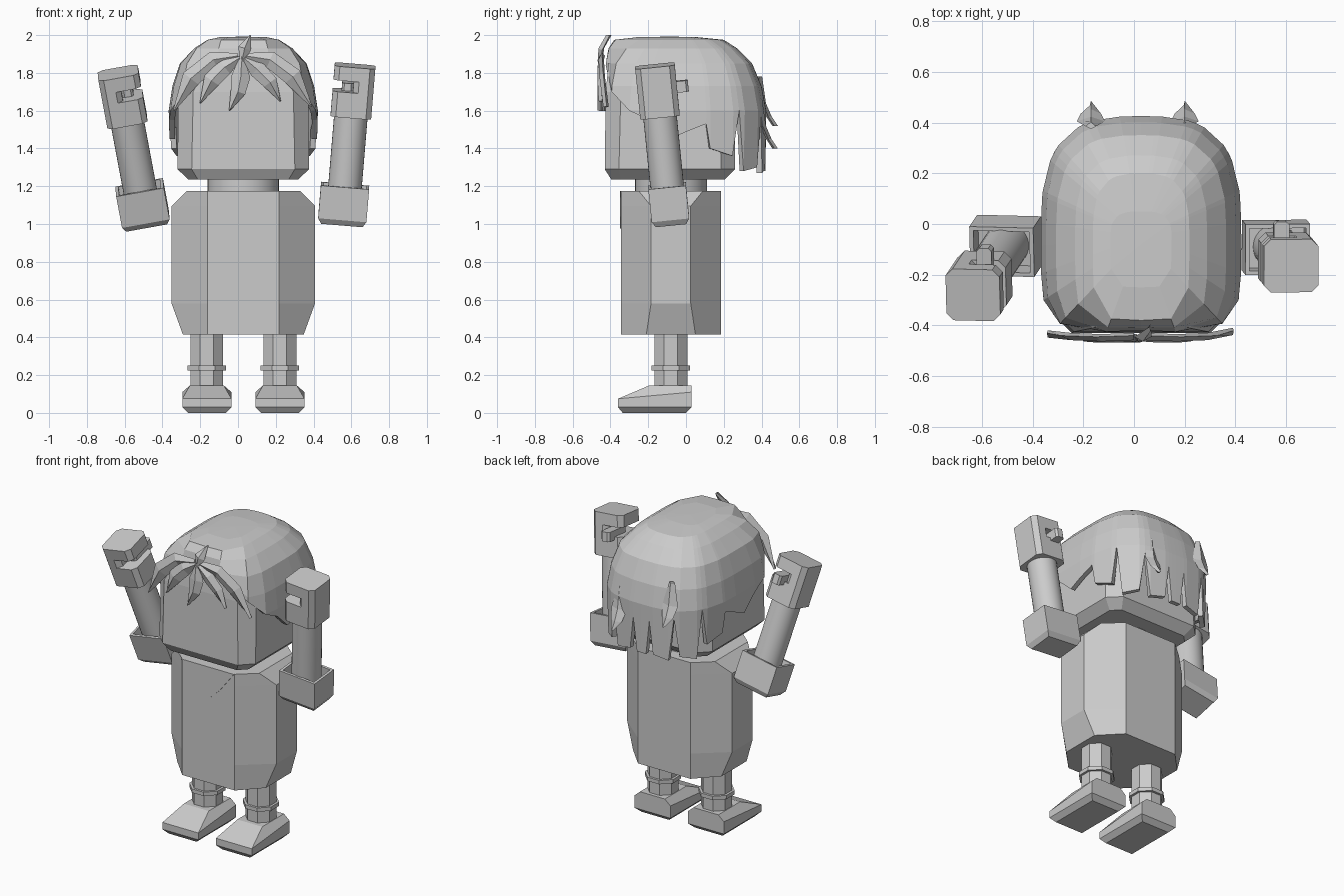
import bpy, bmesh, math
from mathutils import Vector, Matrix

if "Cube" in bpy.data.objects:
    bpy.data.objects.remove(bpy.data.objects["Cube"])

CX, CY = 0.028, -0.08          # body axis

grey = bpy.data.materials.new("plain_grey")
grey.diffuse_color = (0.6, 0.6, 0.6, 1)
grey.use_nodes = True
grey.node_tree.nodes["Principled BSDF"].inputs["Base Color"].default_value = grey.diffuse_color


def make(name, verts, faces, matrix=None, smooth_quads=False):
    mesh = bpy.data.meshes.new(name)
    bm = bmesh.new()
    vs = [bm.verts.new(v) for v in verts]
    for f in faces:
        bm.faces.new([vs[i] for i in f])
    bmesh.ops.recalc_face_normals(bm, faces=bm.faces)
    if matrix:
        bm.transform(matrix)
    for f in bm.faces:
        f.smooth = smooth_quads and len(f.verts) == 4
    bm.to_mesh(mesh)
    bm.free()
    mesh.materials.append(grey)
    obj = bpy.data.objects.new(name, mesh)
    bpy.context.collection.objects.link(obj)
    return obj


def loft(name, rings, matrix=None, smooth=False):
    """Skin a stack of closed rings and cap both ends."""
    n = len(rings[0])
    verts = [p for r in rings for p in r]
    faces = [(k * n + i, k * n + (i + 1) % n, (k + 1) * n + (i + 1) % n, (k + 1) * n + i)
             for k in range(len(rings) - 1) for i in range(n)]
    faces += [tuple(range(n))[::-1], tuple(range(len(verts) - n, len(verts)))]
    return make(name, verts, faces, matrix, smooth)


def rect(x0, x1, y0, y1, z, c=0.0):
    """Rectangle ring, with corners cut by c when c > 0."""
    if c == 0:
        return [(x0, y0, z), (x1, y0, z), (x1, y1, z), (x0, y1, z)]
    return [(x0 + c, y0, z), (x1 - c, y0, z), (x1, y0 + c, z), (x1, y1 - c, z),
            (x1 - c, y1, z), (x0 + c, y1, z), (x0, y1 - c, z), (x0, y0 + c, z)]


def circle(x, y, z, r, n, turn=0.0):
    return [(x + r * math.cos(turn + 2 * math.pi * i / n),
             y + r * math.sin(turn + 2 * math.pi * i / n), z) for i in range(n)]


# Torso: octagon with sloped shoulders and a narrowed hem
def torso_ring(z, side_x, side_y):
    a, b = 0.19, 0.265
    return [(CX + x, CY + y, z) for x, y in
            [(-a, -b), (a, -b), (side_x, -side_y), (side_x, side_y),
             (a, b), (-a, b), (-side_x, side_y), (-side_x, -side_y)]]


loft("torso", [torso_ring(0.415, 0.32, 0.13), torso_ring(0.58, 0.38, 0.105),
               torso_ring(1.095, 0.38, 0.105), torso_ring(1.175, 0.30, 0.17)])

# Collar: thin pointed plate on the chest
collar = [(-0.165, 1.175), (-0.13, 1.11), (-0.08, 1.045), (-0.02, 1.0),
          (0.04, 0.975), (0.11, 1.04), (0.215, 1.175)]
loft("collar", [[(x, -0.342, z) for x, z in collar], [(x, -0.350, z) for x, z in collar]])

# Neck
loft("neck", [circle(CX, CY, 1.15, 0.19, 32), circle(CX, CY, 1.26, 0.19, 32)], smooth=True)

# Head: block with cut corners, drawn in at the crown under the hair
loft("head", [rect(CX - w, CX + w, f, b, z, c) for z, w, f, b, c in
              [(1.235, 0.29, -0.395, 0.205, 0.05), (1.29, 0.348, -0.43, 0.26, 0.075),
               (1.70, 0.345, -0.425, 0.26, 0.08), (1.85, 0.28, -0.41, 0.20, 0.09),
               (1.92, 0.18, -0.36, 0.10, 0.09)]])

# Hair cap: shell whose size depends on height, with a jagged lower edge
SIZES = [(1.99, 0.12, -0.25, 0.05), (1.975, 0.19, -0.38, 0.20), (1.93, 0.26, -0.41, 0.27),
         (1.85, 0.335, -0.425, 0.35), (1.73, 0.375, -0.435, 0.40),
         (1.60, 0.395, -0.43, 0.425), (1.25, 0.385, -0.42, 0.42)]
EDGE = [(0, 1.88), (20, 1.84), (43, 1.70), (57, 1.60), (70, 1.55), (85, 1.45), (98, 1.49),
        (112, 1.53), (115, 1.40), (130, 1.36), (134, 1.60), (138, 1.28), (150, 1.30),
        (154, 1.55), (158, 1.27), (170, 1.29), (173, 1.50), (176, 1.28), (180, 1.28)]


def size_at(z):
    for hi, lo in zip(SIZES, SIZES[1:]):
        if z >= lo[0]:
            t = (hi[0] - z) / (hi[0] - lo[0])
            return [h + (l - h) * t for h, l in zip(hi[1:], lo[1:])]
    return SIZES[-1][1:]


def hair_point(deg, z):
    w, f, b = size_at(z)
    s, c = math.sin(math.radians(deg)), -math.cos(math.radians(deg))
    n, d = (5, -0.05 - f) if c < 0 else (3, b + 0.05)
    r = (abs(s / w) ** n + abs(c / d) ** n) ** (-1 / n)
    return (CX + r * s, -0.05 + r * c, z)


columns = EDGE + [(-a, z) for a, z in EDGE[-2:0:-1]]
LEVELS = [1.99, 1.975, 1.93, 1.85, 1.73, 1.60]
hair_verts, hair_faces = [(CX, -0.08, 1.992)], []
rows, count = len(LEVELS) + 1, len(columns)
for deg, low in columns:
    for k in range(rows):
        # short columns squeeze their levels towards the hairline
        z = low if k == rows - 1 else max(LEVELS[k], low + 0.004 * (rows - 1 - k))
        hair_verts.append(hair_point(deg, z))
for i in range(count):
    a, b = 1 + i * rows, 1 + ((i + 1) % count) * rows
    hair_faces.append((0, a, b))
    hair_faces += [(a + k, a + k + 1, b + k + 1, b + k) for k in range(rows - 1)]
hair = make("hair_cap", hair_verts, hair_faces)
shell = hair.modifiers.new("thickness", 'SOLIDIFY')
shell.thickness, shell.offset = 0.03, -1


# Hair blades: leaf shapes along a path of (x, y, z, half width), ridged in front
def blade(name, path, out=-1, thick=0.018):
    rings = []
    for i, (x, y, z, w) in enumerate(path):
        p, q = path[max(i - 1, 0)], path[min(i + 1, len(path) - 1)]
        along = Vector((q[0] - p[0], 0, q[2] - p[2])).normalized()
        side = Vector((along.z, 0, -along.x)) * w
        m, o = Vector((x, y, z)), Vector((0, out * thick, 0))
        rings.append([m - side, m + o, m + side, m - o * 0.6])
    loft(name, rings)


FRINGE = {
    "fringe_centre": [(0.02, -0.445, 1.89, 0.01), (0.015, -0.45, 1.78, 0.05),
                      (0.0, -0.45, 1.70, 0.04), (-0.045, -0.45, 1.60, 0.003)],
    "fringe_right": [(0.03, -0.445, 1.88, 0.01), (0.10, -0.45, 1.82, 0.045),
                     (0.17, -0.45, 1.75, 0.04), (0.225, -0.445, 1.65, 0.003)],
    "fringe_far_right": [(0.04, -0.44, 1.89, 0.015), (0.17, -0.445, 1.87, 0.045),
                         (0.29, -0.44, 1.78, 0.05), (0.39, -0.42, 1.62, 0.004)],
    "fringe_left": [(0.01, -0.445, 1.88, 0.01), (-0.07, -0.45, 1.83, 0.045),
                    (-0.14, -0.45, 1.76, 0.045), (-0.20, -0.445, 1.64, 0.003)],
    "fringe_far_left": [(0.0, -0.44, 1.89, 0.015), (-0.13, -0.445, 1.87, 0.045),
                        (-0.25, -0.44, 1.77, 0.05), (-0.34, -0.43, 1.60, 0.004)],
    "hair_sprout": [(0.02, -0.45, 1.86, 0.01), (0.035, -0.445, 1.93, 0.035),
                    (0.065, -0.405, 2.0, 0.003)],
}
for name, path in FRINGE.items():
    blade(name, path)

# Flicked strands at the back of the hair
for x, tip in ((-0.17, 1.52), (0.20, 1.40)):
    blade("back_flick", [(x, 0.385, tip + 0.26, 0.02), (x, 0.405, tip + 0.12, 0.055),
                         (x, 0.435, tip + 0.05, 0.04), (x, 0.468, tip, 0.004)], out=1)

# Legs, ankle bands and feet
for x in (-0.165, 0.222):
    turn = math.pi / 8
    loft("leg", [circle(x, CY, z, 0.094, 8, turn) for z in (0.12, 0.43)])
    loft("ankle_band", [circle(x, CY, z, 0.11, 8, turn) for z in (0.225, 0.25)])
    lower = [rect(x - 0.10, x + 0.10, -0.335, 0.0, 0.0), rect(x - 0.13, x + 0.13, -0.36, 0.03, 0.03)]
    middle = rect(x - 0.13, x + 0.13, -0.36, 0.03, 0.11)
    middle = [(px, py, 0.075 if py < -0.3 else pz) for px, py, pz in middle]
    loft("foot", lower + [middle, rect(x - 0.09, x + 0.09, -0.195, 0.03, 0.145)])


# Arms: open sleeve cup, round forearm, gripping hand, along a tilted axis
def arm(side, base, direction):
    tilt = Vector((0, 0, 1)).rotation_difference(Vector(direction)).to_matrix().to_4x4()
    m = Matrix.Translation(base) @ tilt @ Matrix.Scale(side, 4, (1, 0, 0))

    def box_ring(hx, hy, z):
        return rect(-hx, hx, -hy, hy, z)

    loft("sleeve", [box_ring(0.11, 0.08, 0), box_ring(0.128, 0.10, 0.03), box_ring(0.128, 0.10, 0.205),
                    box_ring(0.112, 0.084, 0.205), box_ring(0.112, 0.084, 0.10)], m)
    loft("forearm", [circle(0, 0, z, 0.089, 32) for z in (0.06, 0.60)], m, True)
    for name, x0, z0, z1 in (("palm", -0.108, 0.575, 0.71), ("knuckles", 0.0, 0.71, 0.77),
                             ("fingers", -0.108, 0.77, 0.845)):
        loft(name, [rect(x0, 0.108, -0.105, 0.105, z, 0.028) for z in (z0, z1)], m)
    loft("thumb", [rect(-0.06, 0.0, -0.02, 0.165, z, 0.012) for z in (0.69, 0.75)], m)


arm(1, (0.55, -0.08, 1.0), (0.07, -0.085, 0.84))
arm(-1, (-0.485, -0.055, 1.0), (-0.15, -0.225, 0.80))
